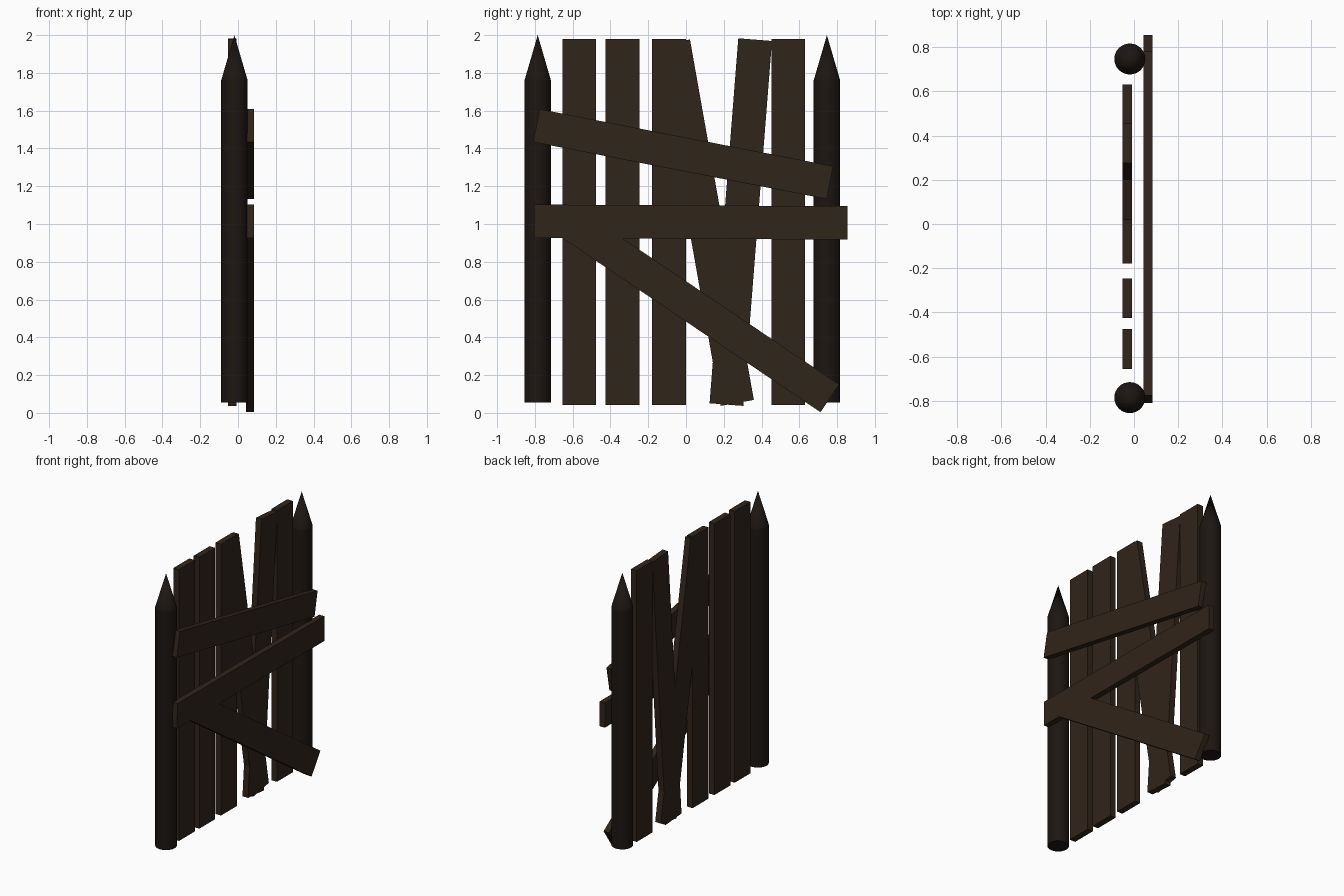
import bpy, bmesh, math

if "Cube" in bpy.data.objects:
    bpy.data.objects.remove(bpy.data.objects["Cube"])


def material(name, color):
    m = bpy.data.materials.new(name)
    m.diffuse_color = color
    m.use_nodes = True
    m.node_tree.nodes["Principled BSDF"].inputs["Base Color"].default_value = m.diffuse_color
    return m


PLANK = material("plank_wood", (0.030, 0.018, 0.010, 1))
POST = material("post_wood", (0.012, 0.008, 0.006, 1))


def finish(name, bm, mat, loc, tilt=0):
    me = bpy.data.meshes.new(name)
    bm.to_mesh(me)
    bm.free()
    me.materials.append(mat)
    ob = bpy.data.objects.new(name, me)
    ob.location = loc
    ob.rotation_euler.x = math.radians(tilt)
    bpy.context.collection.objects.link(ob)
    return ob


def board(name, loc, size, tilt=0):
    bm = bmesh.new()
    bmesh.ops.create_cube(bm, size=1)
    bmesh.ops.scale(bm, vec=size, verts=bm.verts)
    return finish(name, bm, PLANK, loc, tilt)


def post(name, y, sides=32, r=0.07, bottom=0.055, shoulder=1.76, tip=2.0):
    # round post sharpened to a point
    bm = bmesh.new()
    rings = [[bm.verts.new((r * math.cos(2 * math.pi * i / sides),
                            r * math.sin(2 * math.pi * i / sides), z))
              for i in range(sides)] for z in (bottom, shoulder)]
    apex = bm.verts.new((0, 0, tip))
    bm.faces.new(rings[0][::-1])
    lo, hi = rings
    for i in range(sides):
        j = (i + 1) % sides
        bm.faces.new((lo[i], lo[j], hi[j], hi[i])).smooth = True
        bm.faces.new((hi[i], hi[j], apex)).smooth = True
    # crisp shoulder and base
    for e in bm.edges:
        if abs(e.verts[0].co.z - e.verts[1].co.z) < 1e-5:
            e.smooth = False
    return finish(name, bm, POST, (-0.019, y, 0))


# Sharpened end posts
post("left_post", -0.785)
post("right_post", 0.746)

# Upright planks: centre y, centre z, tilt in degrees
uprights = [(-0.565, 1.01, 0), (-0.336, 1.01, 0), (-0.09, 1.01, 0),
            (0.102, 1.007, 10.05), (0.29, 1.01, -4.5), (0.541, 1.01, 0)]
for i, (y, z, tilt) in enumerate(uprights):
    board(f"upright_plank_{i + 1}", (-0.03, y, z), (0.044, 0.179, 1.938), tilt)

# Boards nailed across the front: centre y, centre z, length, tilt
crossbars = [("upper_rail", -0.015, 1.37, 1.583, -11),
             ("middle_rail", 0.025, 1.01, 1.66, -0.3),
             ("diagonal_brace", 0.069, 0.544, 1.67, -34)]
for name, y, z, length, tilt in crossbars:
    board(name, (0.063, y, z), (0.041, length, 0.177), tilt)
